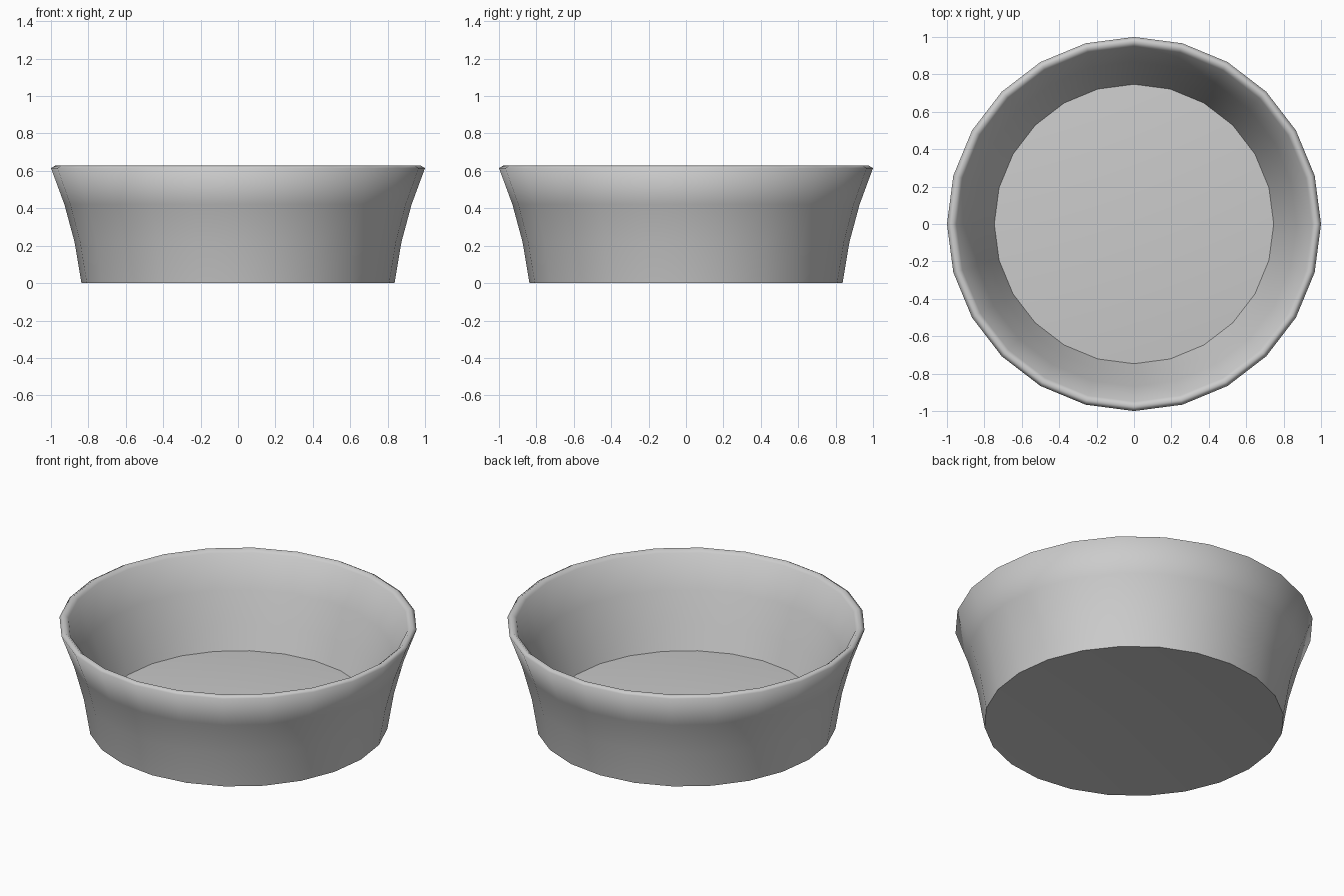
import bpy, bmesh
from math import cos, sin, pi

if "Cube" in bpy.data.objects:
    bpy.data.objects.remove(bpy.data.objects["Cube"])

SIDES = 24
# (radius, height) from outer base, over the rim, down to the inner floor
PROFILE = [(0.837, 0), (0.874, 0.22), (0.928, 0.42), (1.0, 0.615), (0.974, 0.63),
           (0.95, 0.61), (0.868, 0.42), (0.80, 0.24), (0.747, 0.10)]
RISE = 0.06  # both discs bulge gently upward

# Bowl: lathe the profile
bm = bmesh.new()
rings = [[bm.verts.new((r * cos(2 * pi * i / SIDES), r * sin(2 * pi * i / SIDES), z))
          for i in range(SIDES)] for r, z in PROFILE]
for a, b in zip(rings, rings[1:]):
    for i in range(SIDES):
        j = (i + 1) % SIDES
        bm.faces.new((a[i], a[j], b[j], b[i]))

# Base and inner floor: fans around a slightly raised centre
for ring in (rings[0], rings[-1]):
    centre = bm.verts.new((0, 0, ring[0].co.z + RISE))
    for i in range(SIDES):
        bm.faces.new((ring[i], ring[(i + 1) % SIDES], centre))
bmesh.ops.recalc_face_normals(bm, faces=bm.faces)

# Smooth surfaces, with crisp edges around the two discs
for f in bm.faces:
    f.smooth = True
for ring in (rings[0], rings[-1]):
    for i in range(SIDES):
        bm.edges.get((ring[i], ring[(i + 1) % SIDES])).smooth = False

mesh = bpy.data.meshes.new("bowl")
bm.to_mesh(mesh)
bm.free()
bpy.context.collection.objects.link(bpy.data.objects.new("bowl", mesh))
